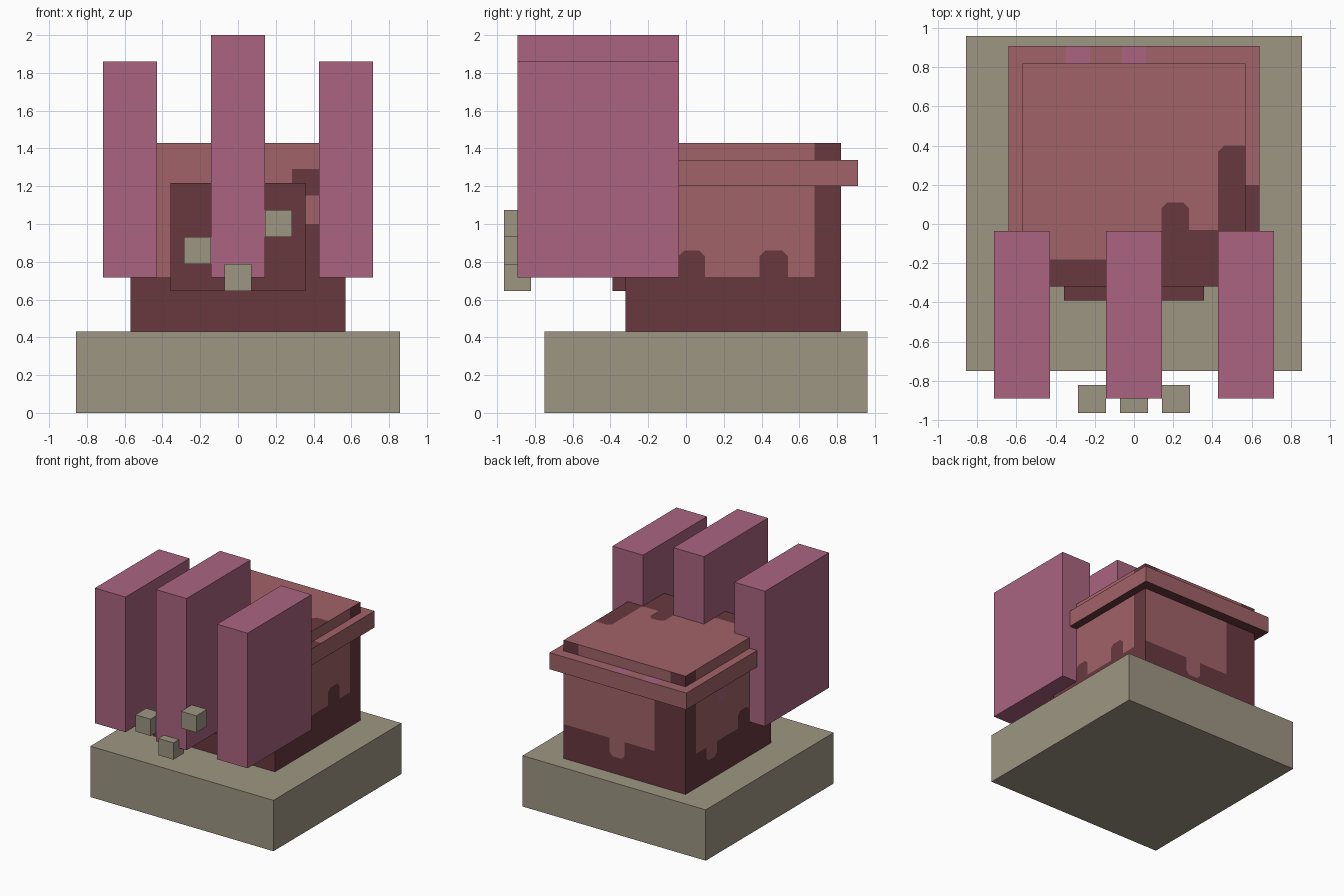
import bpy, bmesh
from mathutils import Vector

cube = bpy.data.objects.get("Cube")
if cube:
    bpy.data.objects.remove(cube, do_unlink=True)


def material(name, srgb):
    """Flat material from an 8-bit display colour."""
    rgb = [((c / 255 + 0.055) / 1.055) ** 2.4 for c in srgb]
    m = bpy.data.materials.new(name)
    m.diffuse_color = (*rgb, 1)
    m.use_nodes = True
    m.node_tree.nodes["Principled BSDF"].inputs["Base Color"].default_value = (*rgb, 1)
    return m


STONE, MAUVE, BRICK, DARK = range(4)
materials = [
    material("taupe_stone", (158, 150, 131)),
    material("mauve", (170, 100, 128)),
    material("brick_red", (161, 99, 104)),
    material("dark_maroon", (104, 57, 63)),
]


def paint(bm, side, rect, mat, round_off=0.0):
    """Cut a (optionally corner-clipped) rectangle into one side and colour it."""
    axis = "xyz".index(side[1])
    sign = 1 if side[0] == "+" else -1
    u, v = [i for i in range(3) if i != axis]
    u0, u1, v0, v1 = rect
    r = round_off
    if r:
        outline = [(u0 + r, v0), (u1 - r, v0), (u1, v0 + r), (u1, v1 - r),
                   (u1 - r, v1), (u0 + r, v1), (u0, v1 - r), (u0, v0 + r)]
    else:
        outline = [(u0, v0), (u1, v0), (u1, v1), (u0, v1)]

    def side_faces():
        bm.normal_update()
        return [f for f in bm.faces if f.normal[axis] * sign > 0.9]

    planes = []
    for a, b in zip(outline, outline[1:] + outline[:1]):
        point, normal = Vector(), Vector()
        point[u], point[v] = a
        normal[u], normal[v] = b[1] - a[1], a[0] - b[0]
        planes.append((point, normal.normalized()))
    for point, normal in planes:
        faces = side_faces()
        edges = {e for f in faces for e in f.edges}
        verts = {w for f in faces for w in f.verts}
        bmesh.ops.bisect_plane(bm, geom=faces + list(edges) + list(verts),
                               plane_co=point, plane_no=normal, dist=0.0001)
    for f in side_faces():
        c = f.calc_center_median()
        c[axis] = 0
        if all((c - p).dot(n) < 0 for p, n in planes):
            f.material_index = mat


def box(name, x, y, z, mat, patches=()):
    bm = bmesh.new()
    bmesh.ops.create_cube(bm, size=1)
    for w in bm.verts:
        w.co = [lo if c < 0 else hi for c, (lo, hi) in zip(w.co, (x, y, z))]
    for f in bm.faces:
        f.material_index = mat
    for patch in patches:
        paint(bm, *patch)
    mesh = bpy.data.meshes.new(name)
    bm.to_mesh(mesh)
    bm.free()
    for m in materials:
        mesh.materials.append(m)
    obj = bpy.data.objects.new(name, mesh)
    bpy.context.collection.objects.link(obj)
    return obj


# Square plinth
box("plinth", (-0.857, 0.857), (-0.75, 0.96), (0, 0.43), STONE)

# Body with dripping colour boundary
R = 0.03
body_patches = [(s, (-1, 1, 0, 0.72), DARK) for s in ("+x", "-x", "+y", "-y")]
body_patches += [
    # +x side
    ("+x", (0.68, 1, 0, 2), DARK),
    ("+x", (-0.04, 0.1, 0.5, 0.86), DARK, R),
    ("+x", (0.39, 0.54, 0.5, 0.86), DARK, R),
    # -x side
    ("-x", (0.68, 1, 0, 2), DARK),
    ("-x", (-0.03, 0.12, 0.5, 0.86), DARK, R),
    ("-x", (0.4, 0.54, 0.6, 0.9), BRICK, R),
    ("-x", (0.28, 0.38, 1.04, 1.14), MAUVE),
    # back
    ("+y", (-1, -0.28, 0, 1.3), DARK),
    ("+y", (-1, -0.43, 1.3, 2), DARK),
    ("+y", (0.43, 1, 1.3, 2), DARK),
    ("+y", (0, 0.14, 0.57, 0.9), BRICK, R),
    # front
    ("-y", (0.285, 1, 0, 1.0), DARK),
    ("-y", (0.285, 1, 1.15, 1.29), DARK),
    # top
    ("+z", (-1, 0.14, -1, -0.18), DARK),
    ("+z", (0.14, 1, -1, -0.03), DARK),
    ("+z", (0.14, 0.28, -0.3, 0.11), DARK, R),
    ("+z", (0.43, 0.7, -0.3, 0.4), DARK, R),
]
box("body", (-0.57, 0.57), (-0.32, 0.82), (0.43, 1.43), BRICK, body_patches)

# Overhanging rim
box("rim", (-0.64, 0.64), (-0.31, 0.91), (1.2, 1.34), BRICK, [
    ("+z", (0.5, 1, -1, 0.2), DARK),
    ("+z", (-0.35, -0.225, 0.8, 1), MAUVE),
    ("+z", (-0.065, 0.06, 0.8, 1), MAUVE),
    ("-z", (-1, 1, -1, 1), DARK),
])

# Front panel
box("front_panel", (-0.357, 0.357), (-0.39, -0.3), (0.645, 1.217), DARK)

# Three upright slabs
for name, x, top in (("right_slab", -0.571, 1.86), ("middle_slab", 0, 2.0),
                     ("left_slab", 0.571, 1.86)):
    box(name, (x - 0.143, x + 0.143), (-0.892, -0.036), (0.717, top), MAUVE)

# Small floating cubes
for name, x, z in (("right_small_cube", -0.214, 0.86), ("middle_small_cube", 0, 0.717),
                   ("left_small_cube", 0.214, 1.003)):
    box(name, (x - 0.071, x + 0.071), (-0.964, -0.821), (z - 0.071, z + 0.071), STONE)
